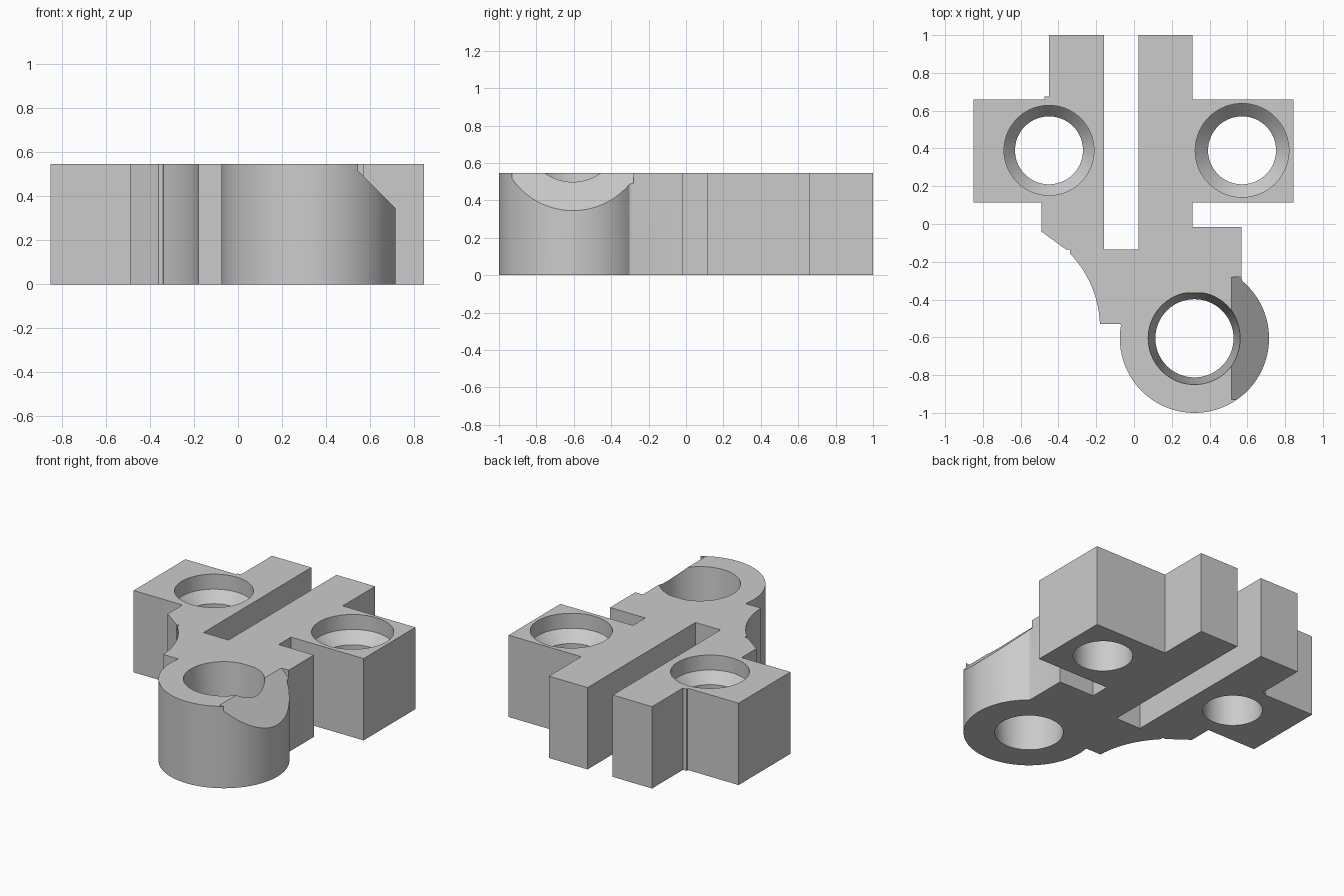
import bpy, bmesh
from math import sin, cos, pi, radians

if "Cube" in bpy.data.objects:
    bpy.data.objects.remove(bpy.data.objects["Cube"])

HEIGHT = 0.545
BOSS = (0.32, -0.605)

grey = bpy.data.materials.new("light_grey")
grey.use_nodes = True
grey.diffuse_color = (0.6, 0.6, 0.6, 1)
grey.node_tree.nodes["Principled BSDF"].inputs["Base Color"].default_value = (0.6, 0.6, 0.6, 1)


def arc(center, radius, start, end, steps):
    angles = [radians(start + (end - start) * i / steps) for i in range(steps + 1)]
    return [(center[0] + radius * cos(a), center[1] + radius * sin(a)) for a in angles]


def stack(name, rings):
    """Solid lofted through closed rings of equal point count."""
    bm = bmesh.new()
    loops = [[bm.verts.new(p) for p in ring] for ring in rings]
    n = len(loops[0])
    bm.faces.new(loops[0])
    bm.faces.new(loops[-1])
    for low, high in zip(loops, loops[1:]):
        for i in range(n):
            j = (i + 1) % n
            bm.faces.new((low[i], low[j], high[j], high[i]))
    bmesh.ops.recalc_face_normals(bm, faces=bm.faces)
    mesh = bpy.data.meshes.new(name)
    bm.to_mesh(mesh)
    bm.free()
    mesh.materials.append(grey)
    obj = bpy.data.objects.new(name, mesh)
    bpy.context.collection.objects.link(obj)
    return obj


def prism(name, outline, bottom, top):
    return stack(name, [[(x, y, z) for x, y in outline] for z in (bottom, top)])


def bore(name, center, profile, back_limit=1):
    """Turned cutter from (radius, height) pairs, optionally flattened at the back."""
    rings = []
    for radius, z in profile:
        ring = arc((0, 0), radius, 0, 360, 72)[:-1]
        rings.append([(center[0] + x, center[1] + min(y, back_limit), z) for x, y in ring])
    return stack(name, rings)


# Body outline: left block, curved relief, round boss, right block, slotted prongs
outline = [(-0.45, 1), (-0.45, 0.675), (-0.475, 0.675), (-0.475, 0.66),
           (-0.85, 0.66), (-0.85, 0.115), (-0.49, 0.115), (-0.49, -0.04),
           (-0.36, -0.135), (-0.34, -0.135)]
outline += arc((-0.747, -0.55), 0.567, 44, 6, 16)
outline += [(-0.18, -0.53), (-0.072, -0.53)]
outline += arc(BOSS, 0.395, 170, 410, 72)
outline += [(0.57, -0.29), (0.57, -0.015), (0.31, -0.015), (0.31, 0.115),
            (0.845, 0.115), (0.845, 0.66), (0.31, 0.66), (0.31, 1),
            (0.025, 1), (0.025, -0.135), (-0.16, -0.135), (-0.16, 1)]
body = prism("bracket_body", outline, 0, HEIGHT)

# Counterbored screw holes, each with a conical seat
cutters = []
for name, center, wide in (("right_hole", (-0.45, 0.39), 0.238), ("left_hole", (0.572, 0.39), 0.248)):
    cutters.append(bore(name, center, [(0.18, -0.1), (0.18, 0.375), (wide, 0.445), (wide, 0.7)]))

# Tapered boss hole with a small flat at its back
cutters.append(bore("boss_hole", BOSS, [(0.207, -0.1), (0.207, 0), (0.245, HEIGHT), (0.245, 0.6)], 0.24))

# Sloped cut on the outer side of the boss
slope = [(0.415, 0.645), (0.9, 0.16), (0.9, 0.645)]
cutters.append(stack("boss_slope", [[(x, y, z) for x, z in slope] for y in (-0.93, -0.28)]))

bpy.context.view_layer.objects.active = body
body.select_set(True)
for cutter in cutters:
    cutter.hide_render = True
    mod = body.modifiers.new(cutter.name, "BOOLEAN")
    mod.operation = "DIFFERENCE"
    mod.solver = "EXACT"
    mod.object = cutter
    bpy.ops.object.modifier_apply(modifier=mod.name)
    bpy.data.objects.remove(cutter)

bpy.ops.object.shade_smooth_by_angle(angle=radians(25))
